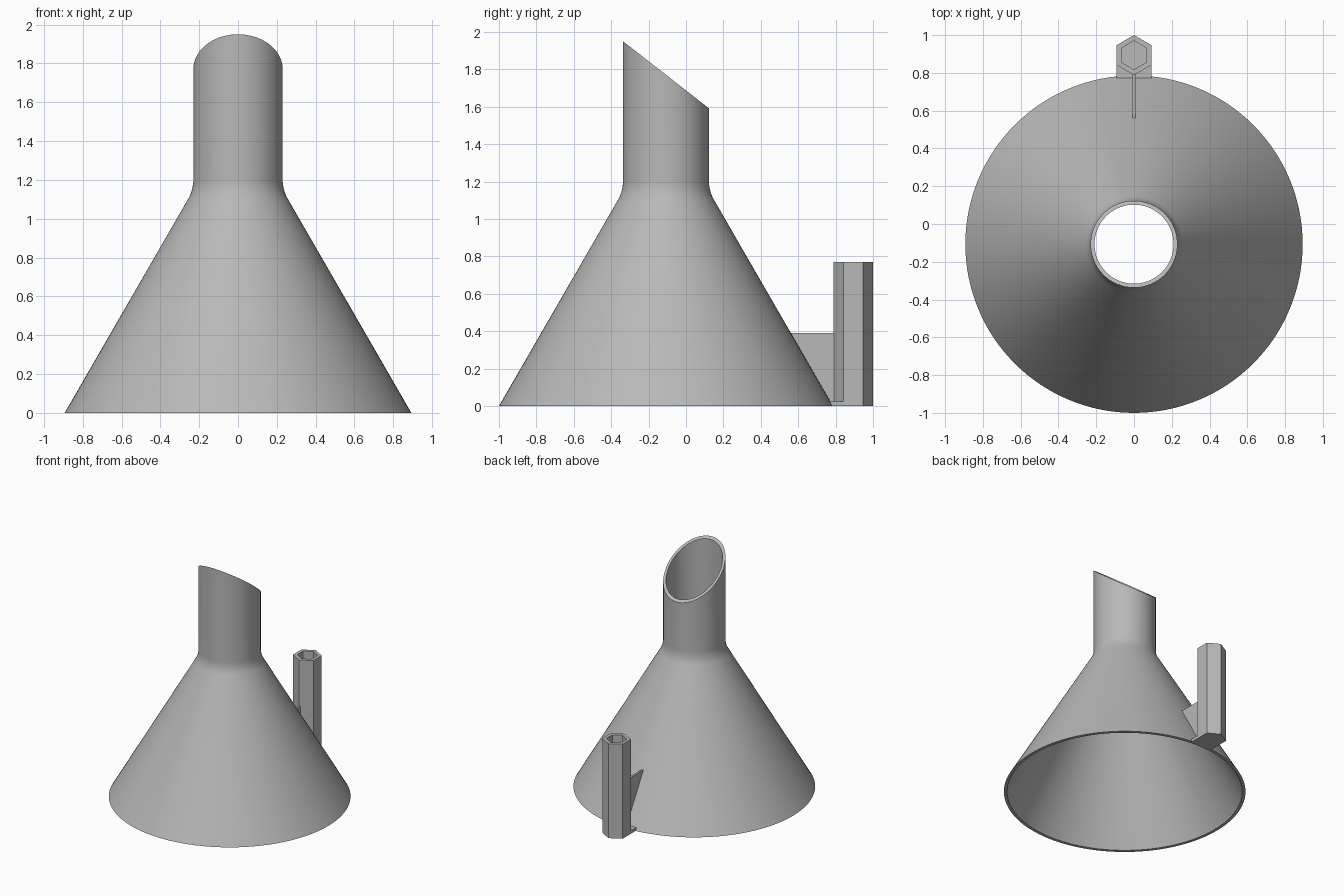
import bpy, bmesh, math

cube = bpy.data.objects.get("Cube")
if cube:
    bpy.data.objects.remove(cube)

grey = bpy.data.materials.new("plain grey")
grey.use_nodes = True
colour = (0.48, 0.48, 0.48, 1)
grey.diffuse_color = colour
grey.node_tree.nodes["Principled BSDF"].inputs["Base Color"].default_value = colour

AXIS_Y, BASE_R, TUBE_R, WALL = -0.107, 0.893, 0.23, 0.021
LEAN = math.tan(math.radians(30))
HEX_Y, HEX_R, HOLE_R, HEX_TOP, FLOOR = 0.894, 0.106, 0.076, 0.77, 0.025


def make_object(name, bm, smooth=False):
    bmesh.ops.recalc_face_normals(bm, faces=bm.faces)
    mesh = bpy.data.meshes.new(name)
    bm.to_mesh(mesh)
    bm.free()
    obj = bpy.data.objects.new(name, mesh)
    bpy.context.collection.objects.link(obj)
    mesh.materials.append(grey)
    if smooth:
        bpy.ops.object.select_all(action="DESELECT")
        obj.select_set(True)
        bpy.context.view_layer.objects.active = obj
        bpy.ops.object.shade_smooth_by_angle(angle=math.radians(30))
    return obj


def lathe(rings, sides, y, turn=0.0):
    """Close neighbouring (radius, height) rings; height may depend on y."""
    bm = bmesh.new()
    loops = []
    for radius, height in rings:
        loop = []
        for i in range(sides):
            a = turn + math.tau * i / sides
            py = y + radius * math.sin(a)
            z = height(py) if callable(height) else height
            loop.append(bm.verts.new((radius * math.cos(a), py, z)))
        loops.append(loop)
    for low, high in zip(loops, loops[1:]):
        for i in range(sides):
            j = (i + 1) % sides
            bm.faces.new((low[i], low[j], high[j], high[i]))
    return bm, loops


def prism(name, outline, half_width):
    """Extrude a (y, z) outline symmetrically across x."""
    bm = bmesh.new()
    face = bm.faces.new([bm.verts.new((-half_width, y, z)) for y, z in outline])
    moved = bmesh.ops.extrude_face_region(bm, geom=[face])["geom"]
    verts = [g for g in moved if isinstance(g, bmesh.types.BMVert)]
    bmesh.ops.translate(bm, verts=verts, vec=(2 * half_width, 0, 0))
    return make_object(name, bm)


def slant(y):
    return 1.95 - 0.78 * (y - AXIS_Y + TUBE_R)


def shell(base_r, tube_r, fillet):
    """Cone, rounded neck and slanted tube, from bottom to top."""
    corner = (base_r - tube_r) / LEAN
    reach = fillet * math.tan(math.radians(15))
    rings = [(base_r, 0)]
    for i in range(9):
        a = math.radians(30) * (1 - i / 8)
        rings.append((tube_r + fillet * (1 - math.cos(a)),
                      corner + reach - fillet * math.sin(a)))
    return rings + [(tube_r, slant)]


# Hollow funnel with the spout cut at a slant
outer = shell(BASE_R, TUBE_R, 0.2)
inner = shell(BASE_R - WALL / math.cos(math.radians(30)), TUBE_R - WALL, 0.2 + WALL)
bm, loops = lathe(outer + inner[::-1] + outer[:1], 128, AXIS_Y)
bmesh.ops.remove_doubles(bm, verts=bm.verts, dist=0.00001)
make_object("funnel", bm, smooth=True)

# Hexagonal holder with a blind hole
rings = [(HEX_R, 0), (HEX_R, HEX_TOP), (HOLE_R, HEX_TOP), (HOLE_R, FLOOR)]
bm, loops = lathe(rings, 6, HEX_Y, math.pi / 6)
bm.faces.new(loops[0])
bm.faces.new(loops[-1])
make_object("hex_holder", bm)

# Foot plate joining the holder to the funnel rim
prism("foot_plate", [(0.772, 0), (0.841, 0), (0.841, FLOOR), (0.772, FLOOR)], 0.092)

# Thin bracing fin following the cone
fin_top = 0.39
cone_y = AXIS_Y + BASE_R - 0.004
prism("bracing_fin", [(cone_y, 0.005), (0.795, 0.005), (0.795, fin_top),
                      (cone_y - LEAN * fin_top, fin_top)], 0.008)
